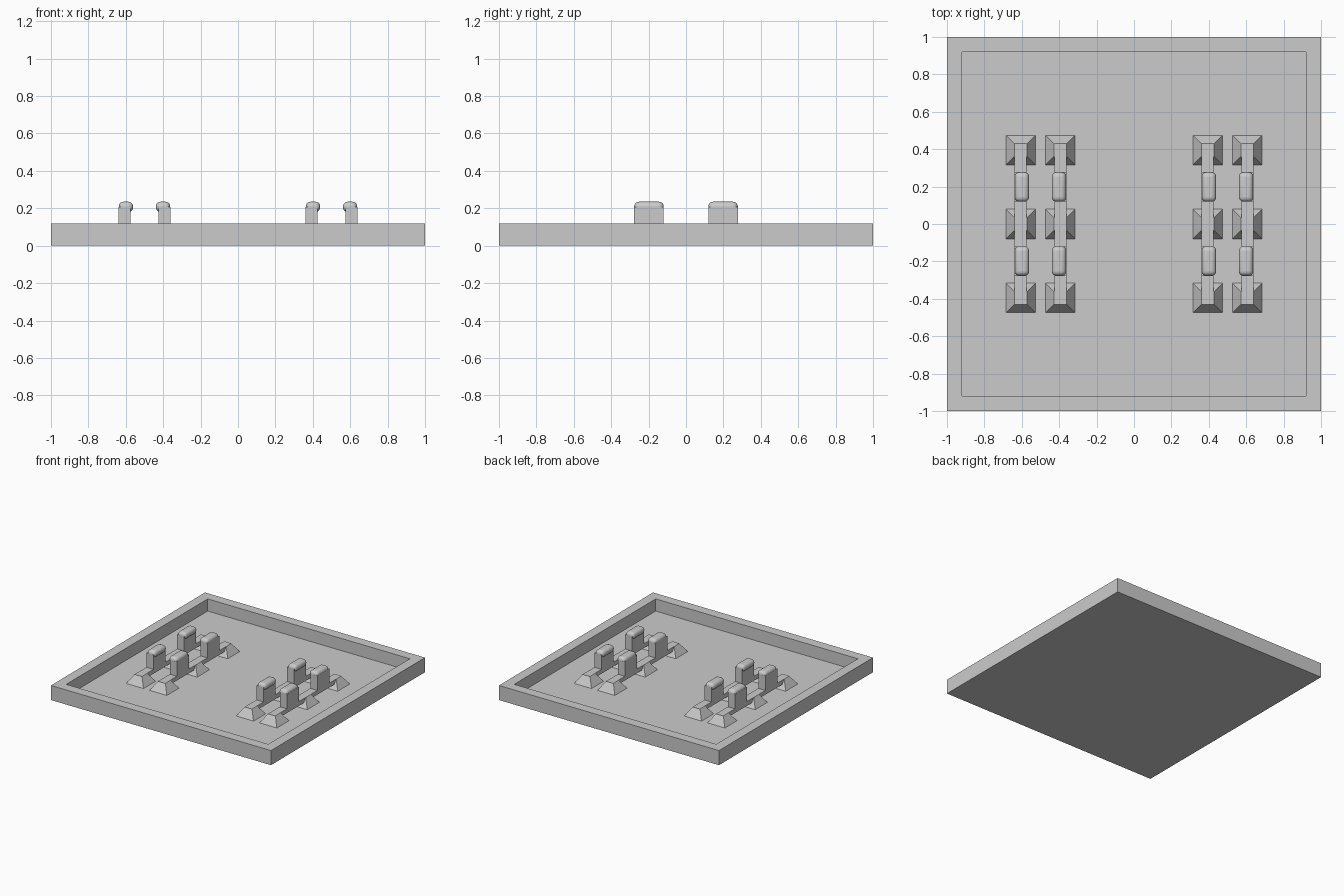
import bpy, bmesh
from math import radians

cube = bpy.data.objects.get("Cube")
if cube:
    bpy.data.objects.remove(cube, do_unlink=True)

GREY = (0.6, 0.6, 0.6, 1)
grey = bpy.data.materials.new("plain grey")
grey.use_nodes = True
grey.diffuse_color = GREY
grey.node_tree.nodes["Principled BSDF"].inputs["Base Color"].default_value = GREY

FLOOR, RIM = 0.02, 0.12      # tray heights
TOP = 0.09                   # top of feet and rails
BAR = 0.064                  # rail and post width


def add_object(name, bm):
    mesh = bpy.data.meshes.new(name)
    bm.to_mesh(mesh)
    bm.free()
    mesh.materials.append(grey)
    obj = bpy.data.objects.new(name, mesh)
    bpy.context.collection.objects.link(obj)
    return obj


def box(name, x, y, z, taper=1.0):
    """Box from (min, max) spans, its top scaled about the centre by taper."""
    bm = bmesh.new()
    bmesh.ops.create_cube(bm, size=1)
    for v in bm.verts:
        k = taper if v.co.z > 0 else 1
        v.co.x = sum(x) / 2 + v.co.x * (x[1] - x[0]) * k
        v.co.y = sum(y) / 2 + v.co.y * (y[1] - y[0]) * k
        v.co.z = z[0] if v.co.z < 0 else z[1]
    return add_object(name, bm)


def span(centre, size):
    return (centre - size / 2, centre + size / 2)


def round_off(obj, width):
    bevel = obj.modifiers.new("rounding", "BEVEL")
    bevel.width = width
    bevel.segments = 5
    bpy.ops.object.select_all(action="DESELECT")
    obj.select_set(True)
    bpy.context.view_layer.objects.active = obj
    bpy.ops.object.shade_smooth_by_angle(angle=radians(35))


# Tray: a slab with its top face inset and pushed down
bm = bmesh.new()
bmesh.ops.create_cube(bm, size=2)
for v in bm.verts:
    v.co.z = RIM if v.co.z > 0 else 0
bm.faces.ensure_lookup_table()
floor = max(bm.faces, key=lambda f: f.calc_center_median().z)
bmesh.ops.inset_region(bm, faces=[floor], thickness=0.115)
walls = bmesh.ops.extrude_discrete_faces(bm, faces=[floor])["faces"]
for v in walls[0].verts:
    v.co.z = FLOOR
add_object("tray", bm)

# Four rails in two pairs; the hooks of each pair lean towards each other
for side_name, pair in (("right", -0.5), ("left", 0.5)):
    for pos_name, lean in (("a", 1), ("b", -1)):
        tag = side_name + "_" + pos_name
        x = pair - lean * 0.106
        box("rail_" + tag, span(x, BAR), (-0.43, 0.43), (TOP - 0.035, TOP))

        # Tapered feet under the rail
        for i, y in enumerate((-0.395, 0, 0.395)):
            box(f"foot_{tag}_{i}", span(x, 0.158), span(y, 0.158), (FLOOR, TOP), 0.42)

        # Upright posts with rounded, overhanging heads
        for i, y in enumerate((-0.198, 0.198)):
            box(f"post_{tag}_{i}", span(x, BAR), span(y, 0.158), (TOP - 0.01, 0.208))
            head = box(f"hook_head_{tag}_{i}", span(x + lean * 0.007, 0.077),
                       span(y, 0.158), (0.18, 0.235))
            round_off(head, 0.026)
